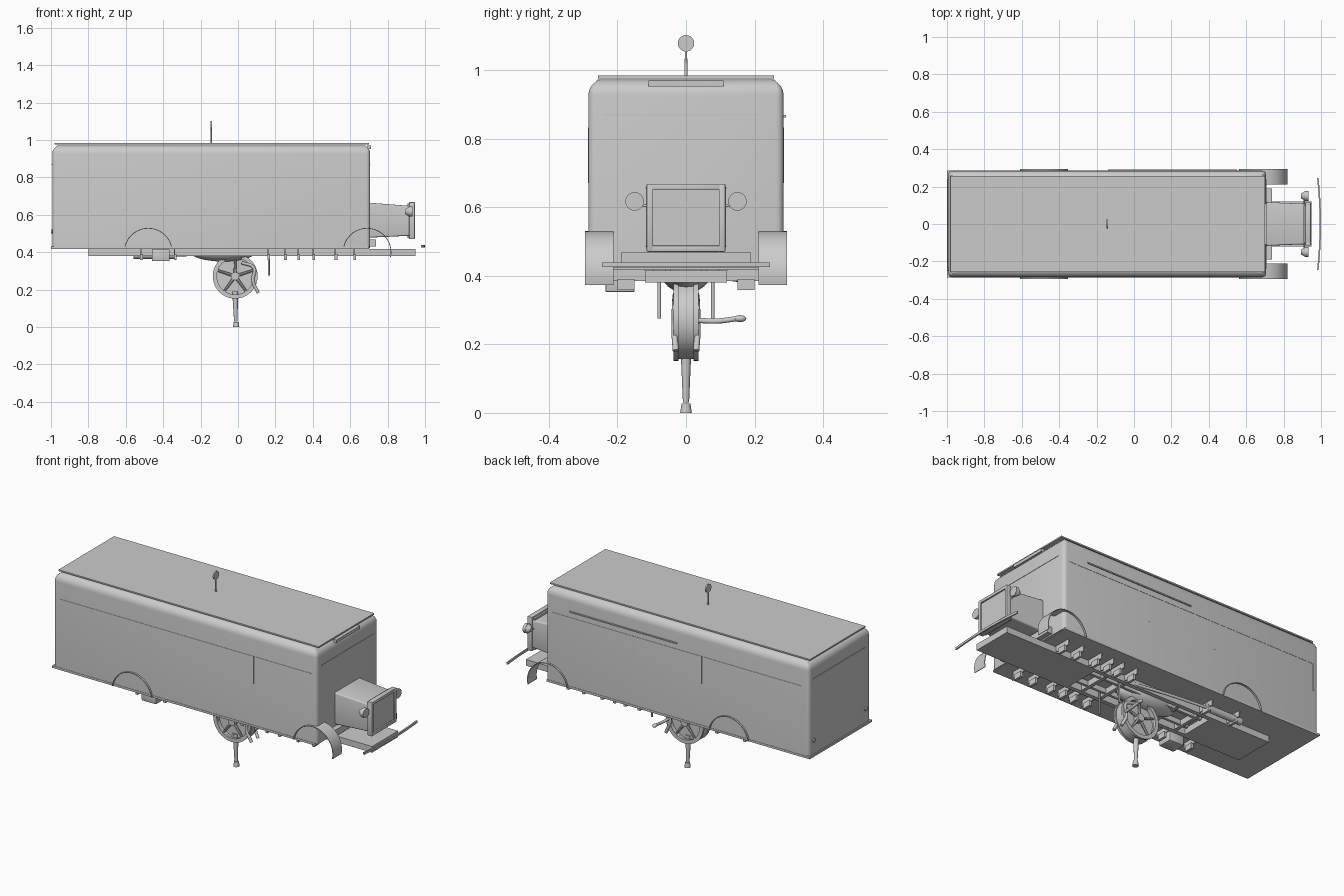
import bpy, bmesh, math
from mathutils import Vector

if "Cube" in bpy.data.objects:
    bpy.data.objects.remove(bpy.data.objects["Cube"])


def finish(name, bm, smooth=True):
    bmesh.ops.recalc_face_normals(bm, faces=bm.faces)
    me = bpy.data.meshes.new(name)
    bm.to_mesh(me)
    bm.free()
    ob = bpy.data.objects.new(name, me)
    bpy.context.collection.objects.link(ob)
    if smooth:
        bpy.ops.object.select_all(action='DESELECT')
        ob.select_set(True)
        bpy.context.view_layer.objects.active = ob
        bpy.ops.object.shade_smooth_by_angle(angle=math.radians(35))
    return ob


def box(name, x0, x1, y0, y1, z0, z1, bevel=0.0):
    bm = bmesh.new()
    bmesh.ops.create_cube(bm, size=1)
    for v in bm.verts:
        v.co = ((x0 + x1) / 2 + v.co.x * (x1 - x0), (y0 + y1) / 2 + v.co.y * (y1 - y0),
                (z0 + z1) / 2 + v.co.z * (z1 - z0))
    if bevel:
        bmesh.ops.bevel(bm, geom=bm.edges[:], offset=bevel, segments=2, affect='EDGES', profile=0.5)
    return finish(name, bm, bool(bevel))


def rod(name, a, b, r1, r2=None, n=16):
    a, b = Vector(a), Vector(b)
    d = b - a
    bm = bmesh.new()
    bmesh.ops.create_cone(bm, cap_ends=True, segments=n, radius1=r1,
                          radius2=r1 if r2 is None else r2, depth=d.length)
    bm.transform(d.to_track_quat('Z', 'Y').to_matrix().to_4x4())
    bmesh.ops.translate(bm, verts=bm.verts, vec=(a + b) / 2)
    return finish(name, bm)


def ball(name, c, s):
    bm = bmesh.new()
    bmesh.ops.create_uvsphere(bm, u_segments=20, v_segments=12, radius=1)
    for v in bm.verts:
        v.co = [c[i] + v.co[i] * s[i] for i in range(3)]
    return finish(name, bm)


def arc_band(name, cx, cz, r0, r1, y0, y1, a0, a1, n=28):
    # bent strip around the y axis
    bm = bmesh.new()
    rings = []
    for i in range(n + 1):
        a = math.radians(a0 + (a1 - a0) * i / n)
        rings.append([bm.verts.new((cx + r * math.cos(a), y, cz + r * math.sin(a)))
                      for r, y in ((r0, y0), (r1, y0), (r1, y1), (r0, y1))])
    closed = abs(a1 - a0) >= 360
    if closed:
        rings[-1:] = []
    for i in range(n):
        p, q = rings[i], rings[(i + 1) % len(rings)]
        for k in range(4):
            bm.faces.new((p[k], p[(k + 1) % 4], q[(k + 1) % 4], q[k]))
    if not closed:
        bm.faces.new(rings[0])
        bm.faces.new(rings[-1])
    return finish(name, bm)


def tube(name, pts, r):
    cu = bpy.data.curves.new(name, 'CURVE')
    cu.dimensions = '3D'
    cu.bevel_depth, cu.bevel_resolution, cu.use_fill_caps = r, 3, True
    sp = cu.splines.new('BEZIER')
    sp.bezier_points.add(len(pts) - 1)
    for p, co in zip(sp.bezier_points, pts):
        p.co = co
        p.handle_left_type = p.handle_right_type = 'AUTO'
    ob = bpy.data.objects.new(name, cu)
    bpy.context.collection.objects.link(ob)
    return ob


# Body with softly rounded corners and roof edges
bm = bmesh.new()
bmesh.ops.create_cube(bm, size=1)
for v in bm.verts:
    v.co = (-0.143 + v.co.x * 1.7, v.co.y * 0.57, 0.697 + v.co.z * 0.55)
upright = [e for e in bm.edges if abs(e.verts[0].co.z - e.verts[1].co.z) > 0.1]
bmesh.ops.bevel(bm, geom=upright, offset=0.022, segments=4, affect='EDGES', profile=0.5)
top = [e for e in bm.edges if all(v.co.z > 0.97 for v in e.verts)]
bmesh.ops.bevel(bm, geom=top, offset=0.045, segments=5, affect='EDGES', profile=0.5, clamp_overlap=False)
finish("body", bm)
box("roof_panel", -0.98, 0.70, -0.256, 0.256, 0.976, 0.984)
box("sill", -1.0, 0.70, -0.287, 0.287, 0.418, 0.430)
box("front_visor", 0.69, 0.712, -0.11, 0.11, 0.952, 0.970)

# Trim lines on sides and rear
for s in (-1, 1):
    y0, y1 = sorted((s * 0.284, s * 0.2865))
    box("belt_line", -0.95, 0.67, y0, y1, 0.828, 0.832)
    for x in ((-0.36, 0.30) if s < 0 else (0.14, -0.30, -0.96)):
        box("door_seam", x - 0.002, x + 0.002, y0, y1, 0.67, 0.83)
    rod("tail_lamp", (-0.99, s * 0.24, 0.51), (-1.0, s * 0.24, 0.51), 0.011)
box("side_rail", -0.14, 0.55, 0.284, 0.291, 0.862, 0.869)
box("rear_trim", -0.996, -0.992, -0.24, 0.24, 0.868, 0.872)
box("front_trim", 0.706, 0.709, -0.24, 0.24, 0.868, 0.872)

# Roof mirror on a thin stem
rod("mirror_stem", (-0.143, 0, 0.98), (-0.143, 0, 1.06), 0.005, 0.003)
rod("mirror_disc", (-0.147, 0, 1.078), (-0.139, 0, 1.078), 0.024, n=28)

# Tapered hood
bm = bmesh.new()
bmesh.ops.create_cube(bm, size=1)
for v in bm.verts:
    front = v.co.x > 0
    half = 0.108 if front else 0.117
    z = (0.648 if front else 0.665) if v.co.z > 0 else (0.488 if front else 0.478)
    v.co = (0.915 if front else 0.70, math.copysign(half, v.co.y), z)
bmesh.ops.bevel(bm, geom=[e for e in bm.edges if abs(e.verts[0].co.x - e.verts[1].co.x) > 0.1],
                offset=0.008, segments=3, affect='EDGES', profile=0.5)
finish("hood", bm)

# Radiator frame with recessed core
for s in (-1, 1):
    y0, y1 = sorted((s * 0.096, s * 0.115))
    box("radiator_side", 0.915, 0.945, y0, y1, 0.47, 0.668, 0.003)
box("radiator_top", 0.915, 0.945, -0.1, 0.1, 0.65, 0.668, 0.003)
box("radiator_bottom", 0.915, 0.945, -0.1, 0.1, 0.47, 0.488, 0.003)
box("radiator_core", 0.905, 0.937, -0.1, 0.1, 0.475, 0.66)

# Headlights and fenders, both sides
for s in (-1, 1):
    rod("headlight_rim", (0.915, s * 0.15, 0.617), (0.932, s * 0.15, 0.617), 0.027, n=28)
    rod("headlight_bowl", (0.893, s * 0.15, 0.617), (0.915, s * 0.15, 0.617), 0.012, 0.026, n=28)
    rod("headlight_bracket", (0.91, s * 0.10, 0.60), (0.91, s * 0.14, 0.61), 0.004)
    y0, y1 = sorted((s * 0.212, s * 0.295))
    arc_band("front_fender", 0.69, 0.40, 0.126, 0.130, y0, y1, -12, 171)
    arc_band("rear_arch", -0.48, 0.40, 0.126, 0.130, y0, y1, 9, 171)

# Curved front bumper
bm = bmesh.new()
rows = []
for i in range(13):
    y = -0.245 + 0.49 * i / 12
    x = 1.0 - 0.013 * (y / 0.245) ** 2
    rows.append([bm.verts.new((x + dx, y, z)) for dx, z in
                 ((-0.008, 0.425), (0, 0.425), (0, 0.438), (-0.008, 0.438))])
for p, q in zip(rows, rows[1:]):
    for k in range(4):
        bm.faces.new((p[k], p[(k + 1) % 4], q[(k + 1) % 4], q[k]))
bm.faces.new(rows[0])
bm.faces.new(rows[-1])
finish("bumper", bm)

# Chassis: end plates, rails, cross members and side brackets
box("front_plate", 0.35, 0.95, -0.12, 0.12, 0.380, 0.416)
box("rear_plate", -0.80, -0.42, -0.12, 0.12, 0.380, 0.416)
box("cowl_step", 0.70, 0.737, -0.19, 0.19, 0.430, 0.468)
for s in (-1, 1):
    for name, x0, x1, a, b, z0 in (("frame_rail", -0.45, 0.40, 0.095, 0.12, 0.38),
                                   ("inner_rail", -0.40, 0.36, 0.045, 0.06, 0.39)):
        y0, y1 = sorted((s * a, s * b))
        box(name, x0, x1, y0, y1, z0, 0.418)
    for x in (-0.52, -0.34, 0.16, 0.25, 0.32, 0.40, 0.52, 0.62):
        y0, y1 = sorted((s * 0.12, s * 0.22))
        box("outrigger", x - 0.003, x + 0.003, y0, y1, 0.385, 0.42)
        y0, y1 = sorted((s * 0.15, s * 0.20))
        box("bracket_foot", x - 0.003, x + 0.012, y0, y1, 0.358, 0.39)
    rod("hanging_rod", (0.165, s * 0.078, 0.276), (0.165, s * 0.078, 0.40), 0.005)
for x in (-0.36, -0.22, 0.14, 0.26):
    box("cross_member", x - 0.01, x + 0.01, -0.10, 0.10, 0.385, 0.418)

# Side tank and exhaust pipes
box("side_tank", -0.46, -0.365, -0.235, -0.15, 0.352, 0.415, 0.005)
rod("muffler", (-0.56, 0.18, 0.385), (-0.33, 0.18, 0.385), 0.02)
tube("exhaust_pipe", [(-0.33, 0.18, 0.385), (-0.1, 0.15, 0.39), (0.12, 0.11, 0.395)], 0.008)

# Housing above the wheel
ball("wheel_housing", (-0.08, 0, 0.415), (0.19, 0.075, 0.065))

# Central wheel with spokes and fork
C = (-0.015, 0.272)
arc_band("wheel_rim", C[0], C[1], 0.103, 0.115, -0.022, 0.022, 0, 360, 40)
rod("wheel_disc", (C[0], -0.006, C[1]), (C[0], 0.006, C[1]), 0.105, n=40)
rod("wheel_hub", (C[0], -0.04, C[1]), (C[0], 0.04, C[1]), 0.022)
for s in (-1, 1):
    y0, y1 = sorted((s * 0.022, s * 0.036))
    arc_band("wheel_guard", C[0], C[1], 0.098, 0.12, y0, y1, 0, 360, 40)
    for i in range(5):
        a = math.radians(90 + 72 * i)
        rod("spoke", (C[0], s * 0.025, C[1]),
            (C[0] + 0.105 * math.cos(a), s * 0.025, C[1] + 0.105 * math.sin(a)), 0.009, 0.006, 8)
    tube("curved_arm", [(0.02, s * 0.03, 0.345), (0.085, s * 0.032, 0.315),
                        (0.08, s * 0.034, 0.25), (0.108, s * 0.03, 0.182)], 0.009)

# Kick lever with grip
tube("lever", [(0.085, 0.03, 0.27), (0.09, 0.09, 0.268), (0.09, 0.15, 0.275)], 0.008)
ball("lever_grip", (0.09, 0.157, 0.275), (0.012, 0.019, 0.010))

# Support leg and foot
rod("support_leg", (-0.012, 0, 0.03), (-0.015, 0, 0.19), 0.009, 0.016)
rod("foot", (-0.01, 0, 0.0), (-0.01, 0, 0.028), 0.017, 0.013)
